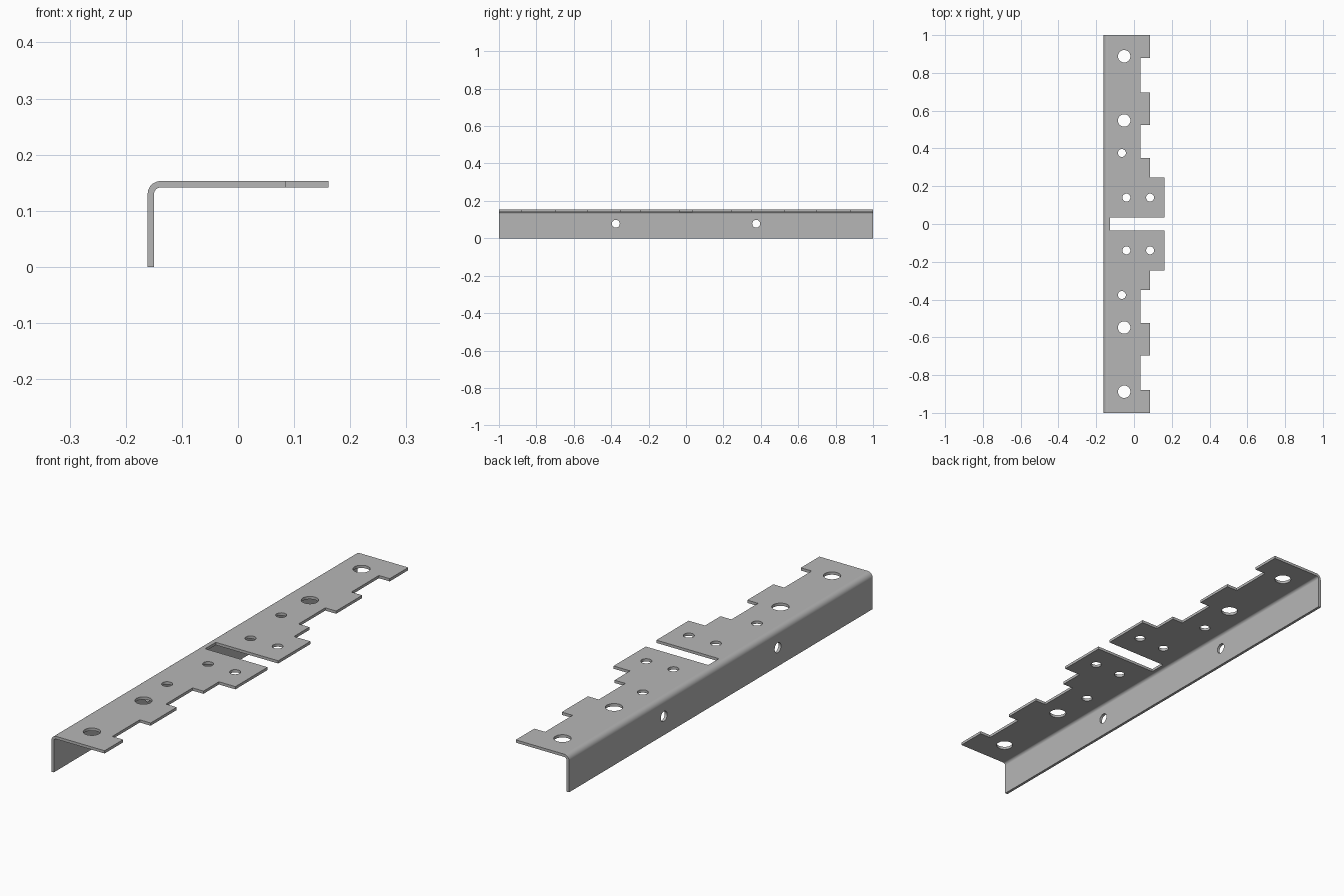
import bpy, bmesh, math
from mathutils import Matrix, Vector

default = bpy.data.objects.get("Cube")
if default:
    bpy.data.objects.remove(default, do_unlink=True)

LEFT, RIGHT, TOP, THICK, BEND = -0.161, 0.161, 0.153, 0.0115, 0.023

steel = bpy.data.materials.new("grey steel")
steel.use_nodes = True
steel.diffuse_color = (0.47, 0.47, 0.47, 1)
steel.node_tree.nodes["Principled BSDF"].inputs["Base Color"].default_value = (0.47, 0.47, 0.47, 1)


def make_object(name, bm):
    bmesh.ops.recalc_face_normals(bm, faces=bm.faces)
    mesh = bpy.data.meshes.new(name)
    bm.to_mesh(mesh)
    bm.free()
    mesh.materials.append(steel)
    obj = bpy.data.objects.new(name, mesh)
    bpy.context.collection.objects.link(obj)
    return obj


def prism(name, points, direction):
    """Extrude a closed outline along a direction."""
    bm = bmesh.new()
    face = bm.faces.new([bm.verts.new(p) for p in points])
    result = bmesh.ops.extrude_face_region(bm, geom=[face], use_keep_orig=True)
    moved = [v for v in result["geom"] if isinstance(v, bmesh.types.BMVert)]
    bmesh.ops.translate(bm, verts=moved, vec=Vector(direction))
    return make_object(name, bm)


def bend_arc(radius, steps=10):
    """Quarter arc from the upright leg to the flat plate."""
    angles = [math.pi - math.pi / 2 * i / steps for i in range(steps + 1)]
    return [(LEFT + BEND + radius * math.cos(a), -1, TOP - BEND + radius * math.sin(a))
            for a in angles]


def cut(target, cutter, operation):
    mod = target.modifiers.new(operation.lower(), 'BOOLEAN')
    mod.operation, mod.solver, mod.object = operation, 'EXACT', cutter
    bpy.context.view_layer.objects.active = target
    bpy.ops.object.modifier_apply(modifier=mod.name)
    bpy.data.objects.remove(cutter, do_unlink=True)


# Folded sheet: upright leg, rounded bend and flat plate
profile = [(LEFT, -1, 0)] + bend_arc(BEND) + [(0.2, -1, TOP), (0.2, -1, TOP - THICK)]
profile += bend_arc(BEND - THICK)[::-1] + [(LEFT + THICK, -1, 0)]
bracket = prism("angle_bracket", profile, (0, 2, 0))

# Stepped front edge and central slot, mirrored about the middle
steps = [(0.035, -0.127), (0.247, RIGHT), (0.349, 0.085), (0.525, 0.035),
         (0.697, 0.085), (0.878, 0.035), (1.1, 0.085)]
half, start = [], 0
for end, x in steps:
    half += [(x, start), (x, end)]
    start = end
half = half[1:]
outline = [(x, -y, -0.1) for x, y in reversed(half)] + [(x, y, -0.1) for x, y in half]
outline += [(-0.3, 1.1, -0.1), (-0.3, -1.1, -0.1)]
cut(bracket, prism("plate_outline", outline, (0, 0, 0.4)), 'INTERSECT')

# Round holes through the plate and the upright leg
plate_holes = [(-0.052, 0.888, 0.033), (-0.052, 0.548, 0.033), (-0.064, 0.376, 0.021),
               (-0.04, 0.14, 0.021), (0.085, 0.14, 0.021)]
bm = bmesh.new()


def drill(location, radius, rotation=Matrix()):
    bmesh.ops.create_cone(bm, cap_ends=True, segments=32, radius1=radius, radius2=radius,
                          depth=0.06, matrix=Matrix.Translation(location) @ rotation)


for side in (-1, 1):
    for x, y, r in plate_holes:
        drill((x, side * y, TOP - THICK / 2), r)
    drill((LEFT + THICK / 2, side * 0.375, 0.078), 0.021, Matrix.Rotation(math.pi / 2, 4, 'Y'))
cut(bracket, make_object("hole_cutters", bm), 'DIFFERENCE')

# Smooth bend and hole walls, crisp sheet edges
bpy.ops.object.select_all(action='DESELECT')
bracket.select_set(True)
bpy.context.view_layer.objects.active = bracket
bpy.ops.object.shade_smooth_by_angle(angle=math.radians(30))
weighted = bracket.modifiers.new("flat_plate_normals", 'WEIGHTED_NORMAL')
weighted.keep_sharp = True
